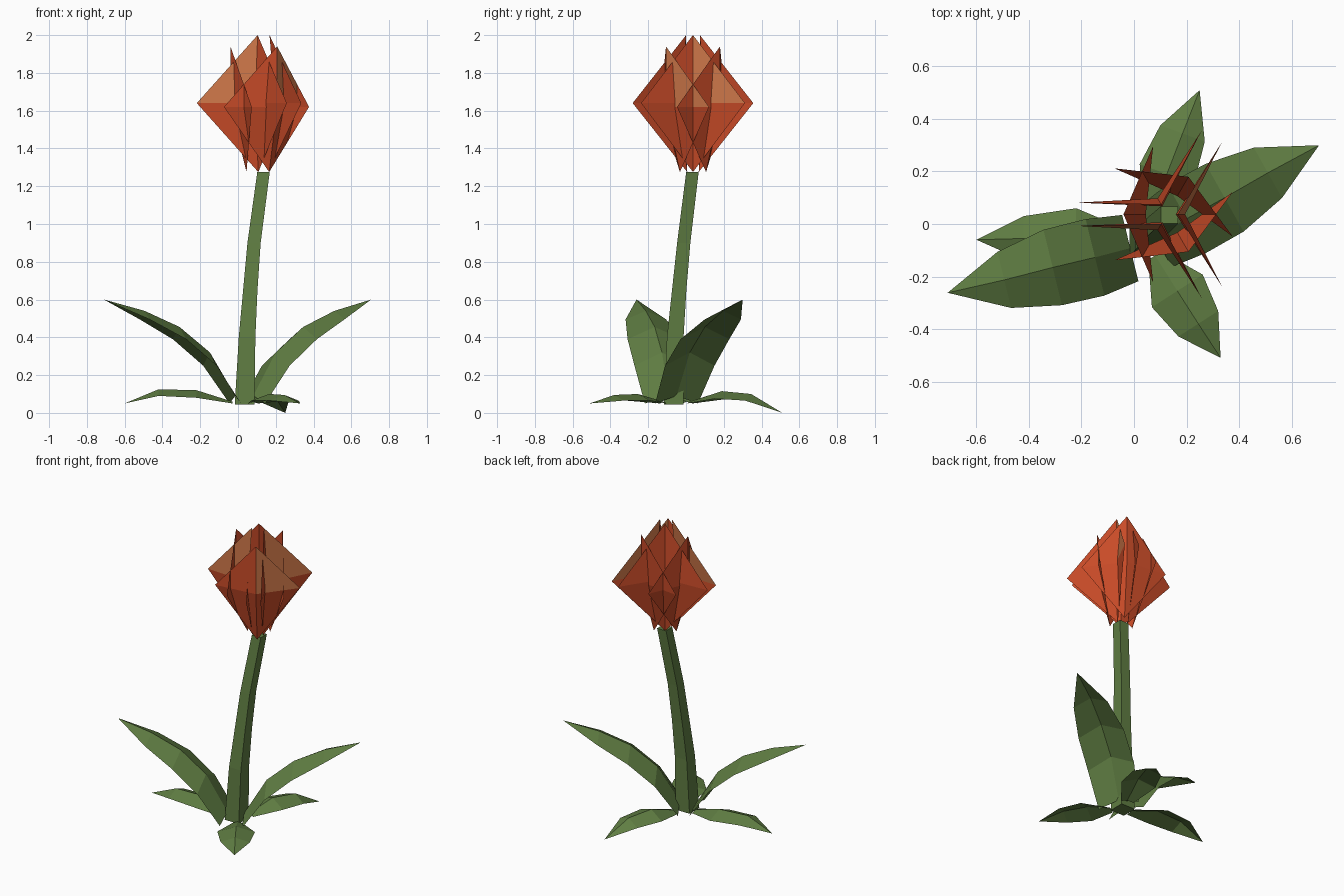
import bpy, math
from mathutils import Vector, Matrix

if "Cube" in bpy.data.objects:
    bpy.data.objects.remove(bpy.data.objects["Cube"])


def material(name, rgb):
    m = bpy.data.materials.new(name)
    m.diffuse_color = (*rgb, 1)
    m.use_nodes = True
    m.node_tree.nodes["Principled BSDF"].inputs["Base Color"].default_value = m.diffuse_color
    return m


GREEN = material("leaf green", (0.115, 0.205, 0.055))
RED = material("petal red", (0.58, 0.07, 0.021))
TAN = material("petal tan", (0.60, 0.18, 0.065))


def build(name, verts, faces, mats):
    mesh = bpy.data.meshes.new(name)
    mesh.from_pydata(verts, [], faces)
    for m in mats:
        mesh.materials.append(m)
    obj = bpy.data.objects.new(name, mesh)
    bpy.context.collection.objects.link(obj)
    return obj


# Stem: square section swept along a gentle bend
def make_stem():
    rings = [(0.035, -0.065, 0.045, 0.052), (0.048, -0.057, 0.40, 0.044),
             (0.065, -0.036, 0.65, 0.038), (0.085, -0.012, 0.90, 0.035),
             (0.135, 0.034, 1.275, 0.033)]
    verts = [(x + sx * r, y + sy * r, z) for x, y, z, r in rings
             for sx, sy in ((-1, -1), (1, -1), (1, 1), (-1, 1))]
    faces = [(4 * i + j, 4 * i + (j + 1) % 4, 4 * i + 4 + (j + 1) % 4, 4 * i + 4 + j)
             for i in range(len(rings) - 1) for j in range(4)]
    n = len(verts)
    faces += [(3, 2, 1, 0), (n - 4, n - 3, n - 2, n - 1)]
    build("stem", verts, faces, [GREEN])


# Leaf: raised midrib with drooping edges, closing in a point
# stations are (x, y, z, half width, edge droop)
def make_leaf(name, stations, tip):
    tip = Vector(tip)
    run = tip - Vector(stations[0][:3])
    side = Vector((-run.y, run.x, 0)).normalized()
    verts = []
    for x, y, z, w, droop in stations:
        mid, down = Vector((x, y, z)), Vector((0, 0, droop))
        verts += [mid + side * w - down, mid, mid - side * w - down]
    verts.append(tip)
    faces = []
    for i in range(len(stations) - 1):
        a = 3 * i
        faces += [(a + 1, a + 4, a + 3, a), (a + 2, a + 5, a + 4, a + 1)]
    a, t = 3 * len(stations) - 3, len(verts) - 1
    faces += [(a + 1, t, a), (a + 2, t, a + 1)]
    return build(name, verts, faces, [GREEN])


# Petal: diamond of four triangles folded around its middle
# L = half width, tip/mid/top/low = distances out from the flower centre
def make_petal(name, angle, L, tip, mid, top, low, z_top, z_mid, tan_side):
    a = math.radians(angle)
    out = Vector((math.cos(a), math.sin(a), 0))
    lat = Vector((-math.sin(a), math.cos(a), 0))
    centre = Vector((0.125, 0.037, 0))

    def p(l, d, z):
        return centre + out * d + lat * l + Vector((0, 0, z))

    verts = [p(0, mid, z_mid), p(0, top, z_top), p(0, low, 1.275),
             p(L, tip, z_mid), p(-L, tip, z_mid)]
    faces = [(0, 3, 1), (0, 2, 3), (0, 1, 4), (0, 4, 2)]
    obj = build(name, verts, faces, [RED, TAN])
    # the paler upper half
    if tan_side:
        obj.data.polygons[0 if tan_side > 0 else 2].material_index = 1


make_stem()

# Two tall leaves of the same shape, one turned about its tip
tall = [(0.08, -0.05, 0.09, 0.13, 0.04), (0.20, 0.02, 0.32, 0.15, 0.07),
        (0.345, 0.10, 0.455, 0.148, 0.065), (0.51, 0.195, 0.54, 0.11, 0.045)]
tall_tip = Vector((0.705, 0.30, 0.60))
make_leaf("tall_leaf_right", tall, tall_tip)
left = make_leaf("tall_leaf_left", tall, tall_tip)
left.data.transform(Matrix.Translation((-0.71, -0.262, 0.60))
                    @ Matrix.Rotation(math.radians(164.5), 4, 'Z')
                    @ Matrix.Translation(-tall_tip))

# Three low leaves
make_leaf("low_leaf_front", [(0.08, -0.12, 0.06, 0.03, 0.01),
                             (0.165, -0.255, 0.10, 0.115, 0.035),
                             (0.245, -0.38, 0.095, 0.09, 0.03)], (0.33, -0.51, 0.05))
make_leaf("low_leaf_back", [(0.07, 0.02, 0.06, 0.04, 0.01),
                            (0.125, 0.19, 0.115, 0.11, 0.04),
                            (0.185, 0.345, 0.10, 0.09, 0.035)], (0.25, 0.51, 0.0))
make_leaf("low_leaf_left", [(-0.03, -0.06, 0.06, 0.04, 0.01),
                            (-0.22, -0.04, 0.12, 0.10, 0.04),
                            (-0.42, -0.055, 0.125, 0.085, 0.035)], (-0.60, -0.06, 0.05))

# Bloom: three flared petals and three cupped petals
for angle, tan_side in ((0, 1), (120, 0), (-120, -1)):
    make_petal("flared_petal", angle, 0.275, 0.21, 0.07, 0.042, 0.035,
               2.0, 1.64, tan_side)
for angle, tan_side in ((-60, 1), (60, 0), (180, 0)):
    make_petal("cupped_petal", angle, 0.26, 0.052, 0.165, 0.165, 0.08,
               1.94, 1.62, tan_side)
